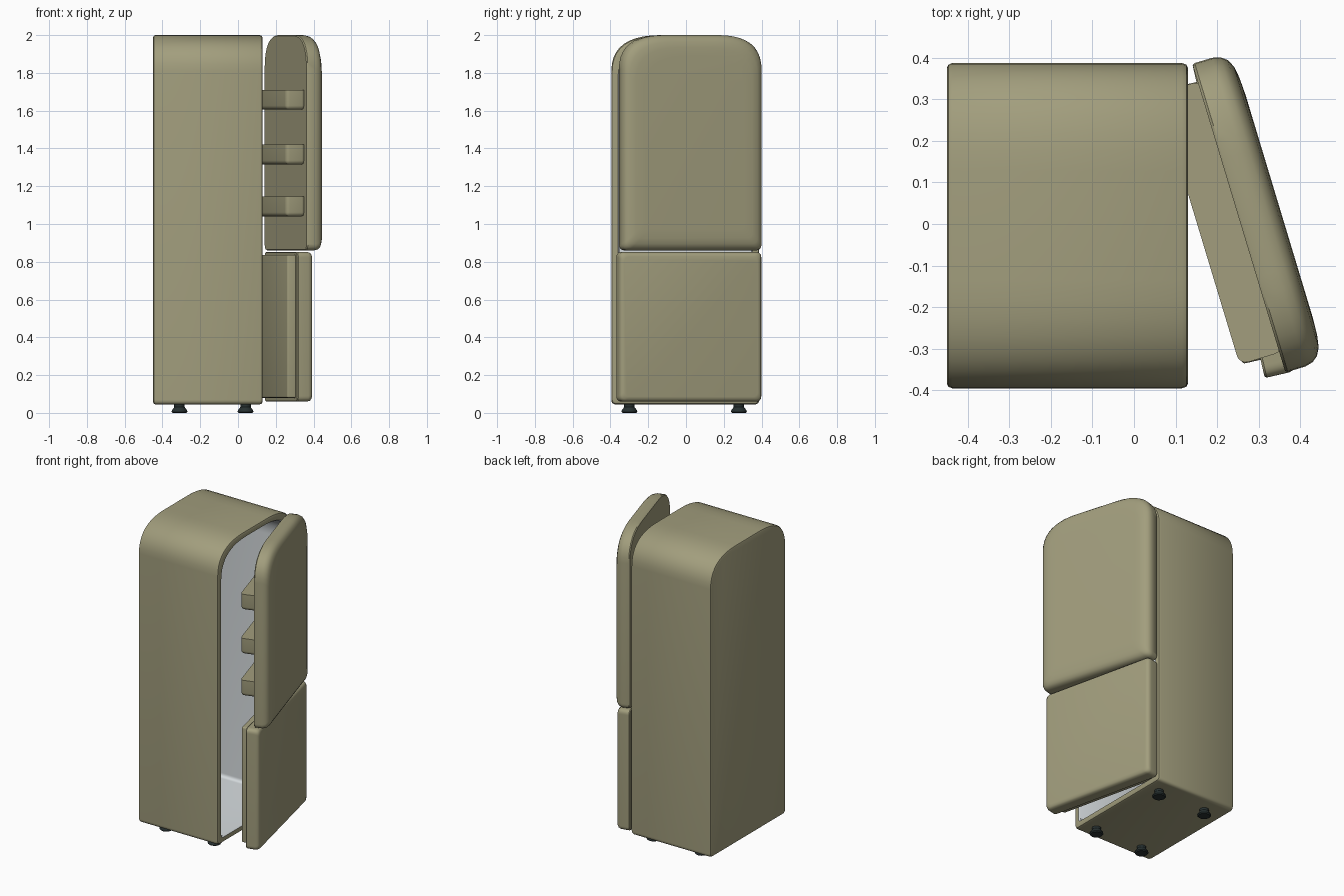
import bpy
import bmesh
import math

if "Cube" in bpy.data.objects:
    bpy.data.objects.remove(bpy.data.objects["Cube"], do_unlink=True)


def material(name, color):
    m = bpy.data.materials.new(name)
    m.use_nodes = True
    m.diffuse_color = (*color, 1)
    m.node_tree.nodes["Principled BSDF"].inputs["Base Color"].default_value = (*color, 1)
    return m


OLIVE = material("olive enamel", (0.36, 0.34, 0.205))
LINER = material("pale liner", (0.66, 0.70, 0.72))
DARK = material("dark rubber", (0.02, 0.03, 0.03))


def finish(bm, name, mats, angle=35):
    bmesh.ops.recalc_face_normals(bm, faces=bm.faces)
    mesh = bpy.data.meshes.new(name)
    bm.to_mesh(mesh)
    bm.free()
    for m in mats:
        mesh.materials.append(m)
    mesh.shade_smooth()
    mesh.set_sharp_from_angle(angle=math.radians(angle))
    ob = bpy.data.objects.new(name, mesh)
    bpy.context.collection.objects.link(ob)
    return ob


def outline(y0, y1, z0, z1, top, low, steps=10):
    """Rounded rectangle in y-z; top and low are (width, height) of the corner curves."""
    corners = [(y0, z0, 1, 1, low, False), (y1, z0, -1, 1, low, True),
               (y1, z1, -1, -1, top, False), (y0, z1, 1, -1, top, True)]
    pts = []
    for y, z, sy, sz, (w, h), along_y in corners:
        for i in range(steps + 1):
            t = i / steps
            a, b = (1 - t) ** 2, t ** 2
            if along_y:
                a, b = b, a
            # a weights the end on the vertical side, b the end on the horizontal side
            pts.append((y + sy * w * b, z + sz * h * a))
    return pts


def loft(name, box, top, low, rings, mats, tinted_from=None):
    """Skin rounded outlines along x; each ring is (x, inset)."""
    bm = bmesh.new()
    y0, y1, z0, z1 = box
    loops = []
    for x, d in rings:
        pts = outline(y0 + d, y1 - d, z0 + d, z1 - d, top, low)
        loops.append([bm.verts.new((x, y, z)) for y, z in pts])
    n = len(loops[0])
    for k, (a, b) in enumerate(zip(loops, loops[1:])):
        for i in range(n):
            j = (i + 1) % n
            f = bm.faces.new((a[i], a[j], b[j], b[i]))
            if tinted_from is not None and k >= tinted_from:
                f.material_index = 1
    bm.faces.new(loops[0])
    cap = bm.faces.new(loops[-1])
    if tinted_from is not None:
        cap.material_index = 1
    return finish(bm, name, mats)


def block(name, lo, hi, radius, keep_top=False):
    """Box with rounded edges, optionally with a crisp top."""
    bm = bmesh.new()
    bmesh.ops.create_cube(bm, size=1)
    for v in bm.verts:
        v.co = [a + (c + 0.5) * (b - a) for a, b, c in zip(lo, hi, v.co)]
    edges = [e for e in bm.edges
             if not keep_top or min(v.co.z for v in e.verts) < hi[2] - 1e-4]
    bmesh.ops.bevel(bm, geom=edges, offset=radius, segments=4, profile=0.5, affect='EDGES')
    return finish(bm, name, [OLIVE], 40)


def hang(ob, degrees):
    ob.location = (0.14, 0.385, 0)
    ob.rotation_euler.z = math.radians(degrees)


# Cabinet shell, open to the door side with a pale cavity
loft("cabinet", (-0.395, 0.387, 0.045, 2.0), (0.26, 0.19), (0.025, 0.025),
     [(-0.45, 0.012), (-0.446, 0.004), (-0.437, 0), (0.115, 0), (0.126, 0.004),
      (0.13, 0.012), (0.13, 0.035), (0.12, 0.042), (-0.39, 0.042)],
     [OLIVE, LINER], tinted_from=6)

# Upper door, ajar, with its storage trays
UPPER_SWING, LOWER_SWING = 16.8, 13.0
hang(loft("upper_door", (-0.775, 0, 0.86, 2.0), (0.24, 0.18), (0.035, 0.035),
          [(0, 0.004), (0.006, 0), (0.05, 0), (0.07, 0.005), (0.084, 0.016),
           (0.094, 0.035), (0.099, 0.065), (0.101, 0.11)], [OLIVE]), UPPER_SWING)
for i, z in enumerate((1.04, 1.315, 1.605)):
    hang(block(f"door_tray_{i + 1}", (-0.1, -0.725, z), (0.01, -0.045, z + 0.105),
               0.022, keep_top=True), UPPER_SWING)

# Lower door with its inner panel
hang(loft("lower_door", (-0.775, 0, 0.06, 0.852), (0.03, 0.03), (0.03, 0.03),
          [(0, 0.004), (0.005, 0), (0.06, 0), (0.074, 0.004), (0.082, 0.011),
           (0.086, 0.025)], [OLIVE]), LOWER_SWING)
hang(block("lower_door_panel", (-0.045, -0.73, 0.08), (0.01, -0.045, 0.836), 0.008),
     LOWER_SWING)

# Flared feet
for side, x in (("back", -0.31), ("front", 0.04)):
    for end, y in (("near", -0.30), ("far", 0.28)):
        bm = bmesh.new()
        rings = []
        for r, z in ((0.036, 0), (0.042, 0.006), (0.04, 0.014), (0.028, 0.03), (0.028, 0.055)):
            rings.append([bm.verts.new((r * math.cos(a * math.tau / 12),
                                        r * math.sin(a * math.tau / 12), z))
                          for a in range(12)])
        for a, b in zip(rings, rings[1:]):
            for i in range(12):
                bm.faces.new((a[i], a[i - 1], b[i - 1], b[i]))
        bm.faces.new(rings[0])
        bm.faces.new(rings[-1])
        finish(bm, f"foot_{side}_{end}", [DARK]).location = (x, y, 0)
